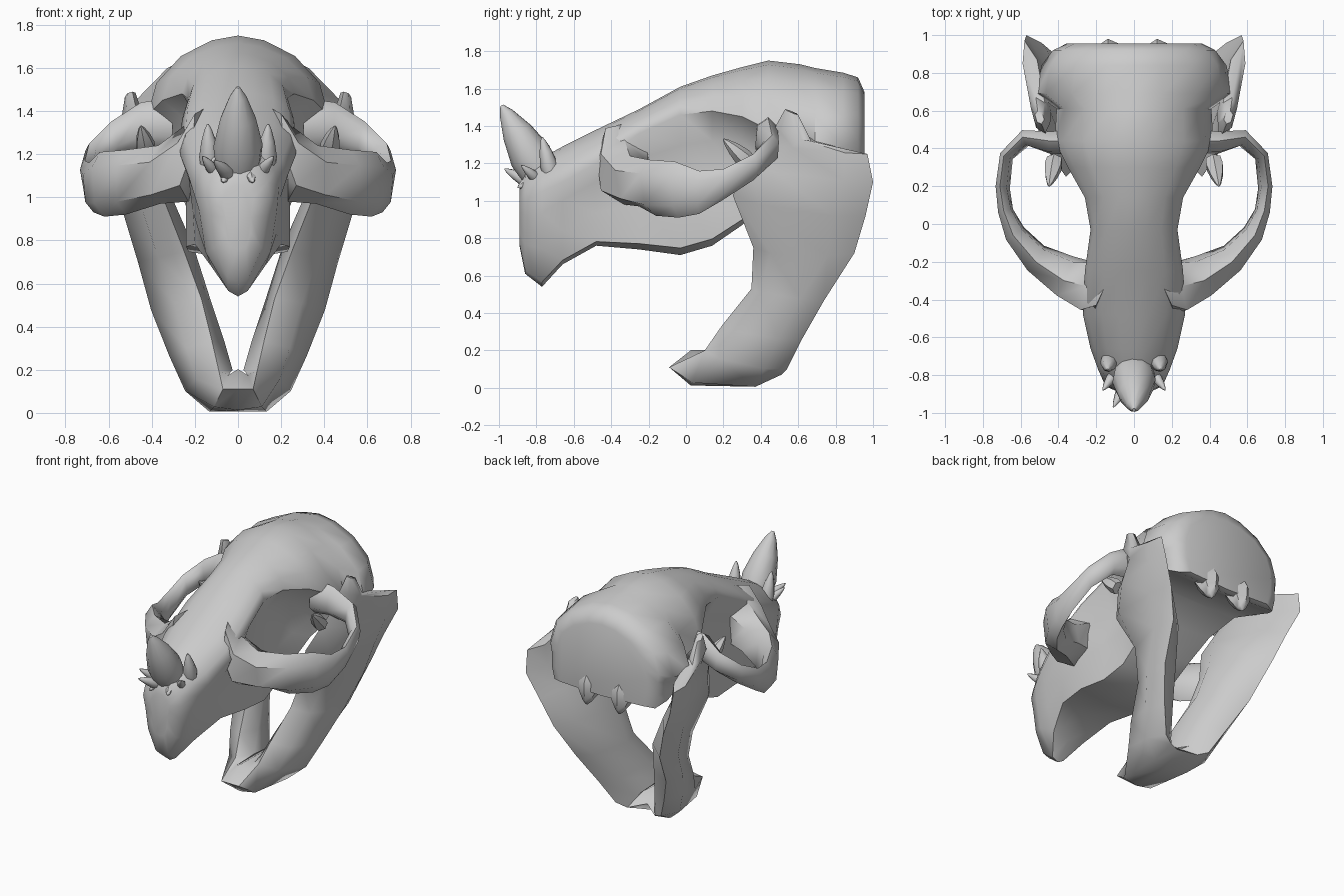
import bpy, bmesh, math
from mathutils import Vector

cube = bpy.data.objects.get("Cube")
if cube:
    bpy.data.objects.remove(cube, do_unlink=True)

bone = bpy.data.materials.new("bone_grey")
bone.diffuse_color = (0.6, 0.6, 0.6, 1)
bone.use_nodes = True
bone.node_tree.nodes["Principled BSDF"].inputs["Base Color"].default_value = (0.6, 0.6, 0.6, 1)


def loft(name, rings, angle=52):
    """Skin a list of equal closed rings and cap both ends."""
    bm = bmesh.new()
    loops = [[bm.verts.new(p) for p in ring] for ring in rings]
    n = len(rings[0])
    for a, b in zip(loops, loops[1:]):
        for i in range(n):
            j = (i + 1) % n
            bm.faces.new((a[i], a[j], b[j], b[i]))
    bm.faces.new(loops[0])
    bm.faces.new(loops[-1])
    bmesh.ops.recalc_face_normals(bm, faces=bm.faces)
    mesh = bpy.data.meshes.new(name)
    bm.to_mesh(mesh)
    bm.free()
    obj = bpy.data.objects.new(name, mesh)
    bpy.context.collection.objects.link(obj)
    mesh.materials.append(bone)
    bpy.context.view_layer.objects.active = obj
    for o in bpy.context.selected_objects:
        o.select_set(False)
    obj.select_set(True)
    bpy.ops.object.shade_smooth_by_angle(angle=math.radians(angle))
    return obj


def blade_rings(stations):
    """Lens-shaped rings between two edge points, with a thickness each."""
    edges = [(Vector(a), Vector(b), t) for a, b, t in stations]
    mids = [(a + b) / 2 for a, b, t in edges]
    rings = []
    for i, (a, b, t) in enumerate(edges):
        along = mids[min(i + 1, len(mids) - 1)] - mids[max(i - 1, 0)]
        side = along.cross(b - a).normalized() * t / 2
        rings.append([a, a.lerp(b, .22) + side, a.lerp(b, .78) + side,
                      b, a.lerp(b, .78) - side, a.lerp(b, .22) - side])
    return rings


def spike(name, base, tip, radius, sides=8):
    """Bulging pointed tooth from base to tip."""
    base, tip = Vector(base), Vector(tip)
    axis = tip - base
    u = axis.cross(Vector((1, .1, 0))).normalized()
    v = axis.cross(u).normalized()
    rings = []
    for f, r in ((0, .9), (.25, 1), (.6, .72), (.88, .34), (1, .08)):
        rings.append([base + axis * f + radius * r * (
            u * math.cos(k * math.tau / sides) + v * math.sin(k * math.tau / sides))
            for k in range(sides)])
    return loft(name, rings)


def flip(p):
    return (-p[0], p[1], p[2])


# Cranium and snout: y, upper half width, lower half width, top, middle, bottom,
# socket dent, keel width
cranium = [
    (-.89, .08, .06, 1.06, .95, .76, 1, .6),
    (-.86, .15, .11, 1.17, 1.0, .61, 1.2, .45),
    (-.77, .19, .15, 1.23, 1.05, .54, 1.2, .3),
    (-.66, .23, .18, 1.29, 1.1, .66, 1.1, .7),
    (-.48, .27, .21, 1.38, 1.2, .76, 1.1, .95),
    (-.25, .26, .24, 1.49, 1.36, .74, .9, 1),
    (-.03, .23, .23, 1.61, 1.46, .71, .62, 1),
    (.14, .26, .21, 1.67, 1.48, .76, .66, 1),
    (.30, .35, .22, 1.715, 1.45, .87, .9, 1),
    (.44, .42, .27, 1.75, 1.38, 1.02, 1.2, 1),
    (.61, .41, .34, 1.73, 1.32, 1.13, 1.1, 1),
    (.69, .52, .43, 1.71, 1.28, 1.15, 1.1, 1),
    (.84, .49, .44, 1.685, 1.29, 1.10, 1.05, 1),
    (.92, .43, .42, 1.66, 1.32, 1.06, 1, .95),
    (.955, .35, .36, 1.58, 1.34, 1.07, 1, .9)]


def skull_ring(y, w, wb, top, mid, low, dent, keel):
    half = []
    for deg in (70, 48, 24, 0):
        a = math.radians(deg)
        half.append((w * math.cos(a) ** 1.15, mid + (top - mid) * math.sin(a)))
    h = mid - low
    half += [(wb * dent, mid - .22 * h), (wb, mid - .6 * h), (wb * keel, mid - .95 * h)]
    right = [(x, y, z) for x, z in half]
    return [(0, y, top)] + right + [(0, y, low)] + [flip(p) for p in reversed(right)]


loft("cranium", [skull_ring(*s) for s in cranium])

# Lower jaw: front edge, back edge, thickness, from chin up to the hinge
jaw = [
    ((.07, -.09, .11), (.11, .51, .07), .16),
    ((.09, .10, .20), (.18, .54, .10), .18),
    ((.12, .19, .33), (.26, .62, .26), .19),
    ((.17, .35, .53), (.36, .74, .47), .19),
    ((.25, .36, .75), (.42, .90, .72), .18),
    ((.36, .25, 1.03), (.49, .96, .92), .15),
    ((.42, .34, 1.18), (.57, 1.0, 1.10), .10),
    ((.45, .47, 1.30), (.58, .97, 1.25), .08),
    ((.47, .48, 1.40), (.52, .67, 1.32), .08),
    ((.49, .53, 1.49), (.51, .60, 1.46), .04)]
chin = [((0, -.09, .11), (0, .44, .10), .19)]
mirrored = [(flip(a), flip(b), t) for a, b, t in reversed(jaw)]
loft("lower_jaw", blade_rings(mirrored + chin + jaw))

# Cheek arches: upper edge, lower edge, thickness, from snout to temple
arch = [
    ((.14, -.30, 1.42), (.16, -.38, 1.12), .26),
    ((.25, -.33, 1.33), (.23, -.33, .98), .26),
    ((.37, -.30, 1.24), (.36, -.25, .97), .20),
    ((.52, -.20, 1.22), (.52, -.16, .92), .14),
    ((.64, -.06, 1.21), (.62, -.04, .91), .10),
    ((.69, .07, 1.16), (.67, .07, .93), .07),
    ((.71, .20, 1.17), (.68, .19, 1.0), .06),
    ((.69, .36, 1.25), (.66, .36, 1.11), .06),
    ((.59, .46, 1.35), (.56, .45, 1.20), .08),
    ((.45, .44, 1.44), (.43, .42, 1.24), .11),
    ((.30, .44, 1.46), (.31, .43, 1.22), .12)]

# Paired parts
for side, s in (("left", 1), ("right", -1)):
    loft(side + "_cheek_arch", blade_rings(
        [((s * a[0], a[1], a[2]), (s * b[0], b[1], b[2]), t) for a, b, t in arch]))
    spike(side + "_socket_hook", (s * .42, .34, 1.20), (s * .45, .20, 1.33), .05, 6)
    spike(side + "_upper_tusk", (s * .13, -.72, 1.14), (s * .14, -.77, 1.34), .048)
    spike(side + "_small_tusk", (s * .11, -.80, 1.12), (s * .165, -.88, 1.19), .028)
    spike(side + "_lip_tooth", (s * .05, -.83, 1.11), (s * .07, -.90, 1.07), .03, 6)
    spike(side + "_skull_condyle", (s * .13, .88, 1.16), (s * .13, .94, .97), .09, 6)

# Nose horn and its odd little tooth
spike("nose_horn", (0, -.78, 1.15), (0, -.985, 1.51), .115, 12)
spike("crooked_tooth", (-.04, -.84, 1.10), (-.11, -.97, 1.17), .035)
